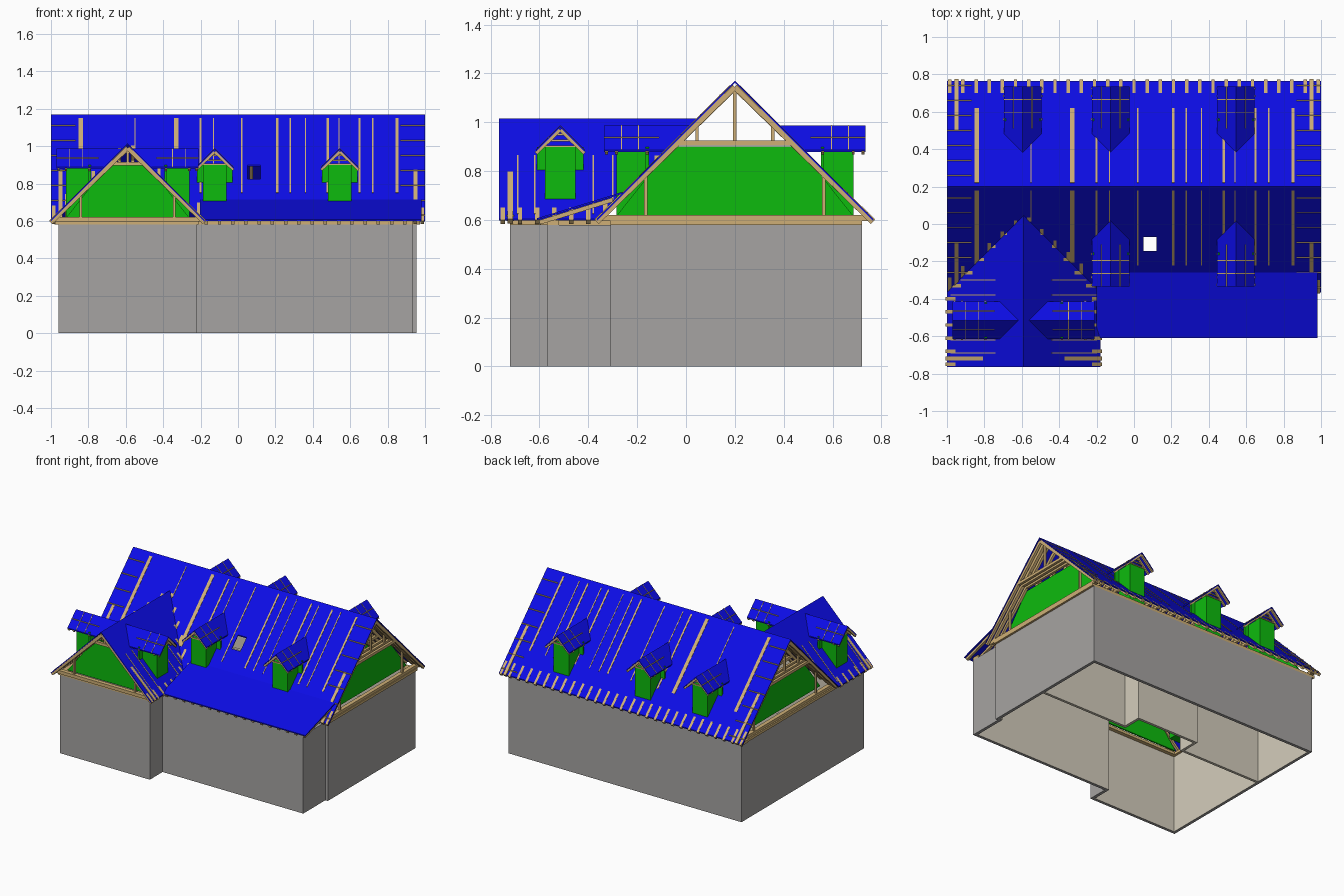
import bpy, bmesh
from mathutils import Vector, Matrix

cube = bpy.data.objects.get("Cube")
if cube:
    bpy.data.objects.remove(cube, do_unlink=True)


def material(name, rgb):
    m = bpy.data.materials.new(name)
    m.use_nodes = True
    m.diffuse_color = (*rgb, 1)
    m.node_tree.nodes["Principled BSDF"].inputs["Base Color"].default_value = (*rgb, 1)
    return m


GRAY = material("wall gray", (0.38, 0.37, 0.36))
BEIGE = material("interior beige", (0.66, 0.61, 0.50))
GREEN = material("gable green", (0.004, 0.50, 0.004))
BLUE = material("roof blue", (0.004, 0.004, 0.85))
TAN = material("timber tan", (0.62, 0.43, 0.18))


def finish(bm, name, *mats, matrix=None):
    bmesh.ops.recalc_face_normals(bm, faces=bm.faces)
    mesh = bpy.data.meshes.new(name)
    bm.to_mesh(mesh)
    bm.free()
    for m in mats:
        mesh.materials.append(m)
    ob = bpy.data.objects.new(name, mesh)
    if matrix:
        ob.matrix_world = matrix
    bpy.context.collection.objects.link(ob)
    return ob


def prism(bm, pts, shift):
    """Closed solid from a planar outline and a thickness vector."""
    shift = Vector(shift)
    a = [bm.verts.new(p) for p in pts]
    b = [bm.verts.new(Vector(p) + shift) for p in pts]
    bm.faces.new(a)
    bm.faces.new(b[::-1])
    for i in range(len(a)):
        j = (i + 1) % len(a)
        bm.faces.new((a[i], b[i], b[j], a[j]))


def box(bm, x0, x1, y0, y1, z0, z1):
    prism(bm, [(x0, y0, z0), (x1, y0, z0), (x1, y1, z0), (x0, y1, z0)], (0, 0, z1 - z0))


def beam(bm, p, q, w=0.018, h=0.022):
    """Square timber from p to q."""
    p, q = Vector(p), Vector(q)
    d = (q - p).normalized()
    side = d.cross(Vector((0, 1, 0) if abs(d.z) > 0.95 else (0, 0, 1))).normalized()
    n = side.cross(d)
    s, n = side * w / 2, n * h / 2
    prism(bm, [p + s + n, p - s + n, p - s - n, p + s - n], q - p)


def sheets(name, outlines):
    bm = bmesh.new()
    for pts in outlines:
        prism(bm, pts, (0, 0, -0.008))
    return finish(bm, name, BLUE)


# Hollow walls: outer skin gray, inner skin beige
outer = [(-.96, -.72), (-.22, -.72), (-.22, -.57), (.935, -.57),
         (.935, -.31), (.955, -.31), (.955, .72), (-.96, .72)]
T, WALL = 0.022, 0.58
inner = [(-.96 + T, -.72 + T), (-.22 - T, -.72 + T), (-.22 - T, -.57 + T), (.935 - T, -.57 + T),
         (.935 - T, -.31 + T), (.955 - T, -.31 + T), (.955 - T, .72 - T), (-.96 + T, .72 - T)]
bm = bmesh.new()
rings = [[bm.verts.new((x, y, z)) for x, y in loop] for loop in (outer, inner) for z in (0, WALL)]
ob_, ot, ib, it = rings
for a, b, mi in ((ob_, ot, 0), (ib, it, 1), (ob_, ib, 0), (ot, it, 0)):
    for i in range(len(a)):
        j = (i + 1) % len(a)
        bm.faces.new((a[i], a[j], b[j], b[i])).material_index = mi
finish(bm, "outer_walls", GRAY, BEIGE)

# Interior partitions with a bay around the stair
bm = bmesh.new()
for x0, x1, y0, y1 in ((.22, .933, .16, .18), (.21, .23, .16, .32), (-.28, .23, .30, .32),
                       (-.29, -.27, .16, .32), (-.938, -.28, .16, .18)):
    box(bm, x0, x1, y0, y1, 0, WALL - 0.002)
finish(bm, "partition_walls", BEIGE)

# Wall plates on top of the walls
bm = bmesh.new()
for x0, x1, y0, y1 in ((-.98, .97, .67, .72), (-.975, -.92, -.72, .72), (.92, .97, -.31, .72),
                       (-.94, -.24, -.72, -.67), (-.26, -.21, -.72, -.57), (-.22, .935, -.57, -.52)):
    box(bm, x0, x1, y0, y1, WALL, 0.6)
finish(bm, "wall_plates", TAN)

# Roof constants: two 45-degree gable roofs crossing in valleys
RY, RH, RA = 0.2, 1.17, 0.565       # main ridge y, height, half span
WX, WH, WA = -0.59, 1.015, 0.41     # wing ridge x, height, half span
VY = RY - (RH - WH)                 # valley apex y
EZ = RH - RA
FRONT = -0.765


def main_pt(along, off, z):
    return (along, RY + off, z)


def wing_pt(along, off, z):
    return (WX + off, along, z)


def main_run(x):
    """How far the front slope runs before it meets the wing."""
    return min(RA, RY - VY + abs(x - WX))


def slope(x, y):
    return (x, y, RH - abs(y - RY))


ye = RY - RA
hx0, hx1, hy0, hy1 = 0.05, 0.12, -0.145, -0.07
outlines = [[(-1, RY), (1, RY), (1, RY + RA), (-1, RY + RA)],
            [(-1, RY), (-1, ye), (WX, VY), (WX + WA, ye), (hx0, ye), (hx0, RY)],
            [(hx0, RY), (hx0, hy1), (hx1, hy1), (hx1, RY)],
            [(hx0, hy0), (hx0, ye), (hx1, ye), (hx1, hy0)],
            [(hx1, RY), (hx1, ye), (1, ye), (1, RY)]]
sheets("main_roof", [[slope(*p) for p in o] for o in outlines])
sheets("wing_roof", [[(WX, FRONT, WH), (WX + s * WA, FRONT, EZ), (WX + s * WA, ye, EZ), (WX, VY, WH)]
                     for s in (-1, 1)])
sheets("lean_to_roof", [[(-.2, -.61, .607), (.98, -.61, .607), (.98, -.26, .715), (-.2, -.26, .715)]])

# Rafters and collar ties
DROP = 0.026
bm = bmesh.new()
for i in range(29):
    x = -0.985 + i * 1.97 / 28
    for s in (-1, 1):
        if s < 0 and hx0 - .01 < x < hx1 + .01:
            continue
        run = RA if s > 0 else main_run(x)
        beam(bm, main_pt(x, 0, RH - DROP), main_pt(x, s * run, RH - run - DROP + .012))
    beam(bm, main_pt(x, -.24, .915), main_pt(x, .24, .915), .018, .02)
finish(bm, "main_rafters", TAN)

bm = bmesh.new()
for i in range(11):
    y = FRONT + .015 + i * .07
    run = min(WA, VY - y)
    for s in (-1, 1):
        beam(bm, wing_pt(y, 0, WH - DROP), wing_pt(y, s * run, WH - run - DROP + .012))
for i in range(17):
    x = -.17 + i * .0708
    beam(bm, (x, -.6, .59), (x, -.3, .683), .018, .018)
finish(bm, "wing_and_lean_to_rafters", TAN)


# Gable frames with tie beam, posts and collar, plus the green infill walls
def gable(name, pt, along, inward, half, top, post, collar):
    bm = bmesh.new()
    base = 0.608
    beam(bm, pt(along, -half + .01, base), pt(along, half - .01, base), .03, .024)
    cw = top - collar - .03
    beam(bm, pt(along, -cw, collar), pt(along, cw, collar), .02, .02)
    beam(bm, pt(along, 0, collar), pt(along, 0, top - .03), .014, .014)
    for s in (-1, 1):
        beam(bm, pt(along, 0, top - DROP), pt(along, s * half, top - half - DROP + .015), .022, .026)
        beam(bm, pt(along, s * post, base), pt(along, s * post, top - post - .03), .014, .014)
        if half > .5:
            beam(bm, pt(along, s * .155, collar), pt(along, s * .155, top - .185), .014, .014)
    finish(bm, name + "_frame", TAN)
    bm = bmesh.new()
    a, b = top - .62 - .06, top - .9 - .01
    wall = [pt(along + inward, o, z) for o, z in ((-a, .61), (a, .61), (b, .9), (-b, .9))]
    prism(bm, wall, Vector(pt(inward * .3, 0, 0)) - Vector(pt(0, 0, 0)))
    finish(bm, name + "_wall", GREEN)


gable("right_gable", main_pt, .95, -.05, RA, RH, .365, .915)
gable("left_gable", main_pt, -.95, .05, RA, RH, .365, .915)
gable("wing_gable", wing_pt, -.72, .04, WA, WH, .25, .905)

# Exposed batten strips lying on the main roof
bm = bmesh.new()
strips = {-.84: .024, -.55: .006, -.33: .026, -.2: .012, -.13: .006, .02: .008, .21: .012,
          .28: .008, .36: .005, .48: .012, .54: .007, .65: .012, .72: .007, .85: .014}
for x, w in strips.items():
    for s in (-1, 1):
        run = .42 if s > 0 else min(.42, main_run(x) - .01)
        beam(bm, main_pt(x, s * .02, RH - .02), main_pt(x, s * run, RH - run), w, .004)
for end in (-1, 1):
    for k in range(7):
        o = .06 + k * .08
        for s in (-1, 1):
            if s > 0 or o < main_run(end * .94):
                beam(bm, main_pt(end * .87, s * o, RH - o), main_pt(end, s * o, RH - o), .005, .006)
for s in (-1, 1):
    for y in (-.69, -.62, -.38, -.3):
        run = min(.39, VY - y - .01)
        beam(bm, wing_pt(y, s * .15, WH - .15), wing_pt(y, s * run, WH - run), .006, .004)
finish(bm, "roof_battens", TAN)


# Dormers: local -y points down the parent slope, origin on the parent ridge
def dormer(name, cx, cy, turn, parent):
    m = Matrix.Translation((cx, cy, 0)) @ Matrix.Rotation(turn, 4, 'Z')
    k = parent - RH
    front, back, lip = -(.485 + k), -(.36 + k), -(.535 + k)
    ridge, eave, half = .987, .887, .1
    bm = bmesh.new()
    box(bm, -.063, .063, front, back, parent + front - .07, .898)
    box(bm, -.095, .095, back - .005, back + .008, parent + back - .02, .898)
    finish(bm, name + "_walls", GREEN, matrix=m)
    ob = sheets(name + "_roof", [[(0, lip, ridge), (s * half, lip, eave),
                                  (s * half, eave - parent, eave), (0, ridge - parent, ridge)]
                                 for s in (-1, 1)])
    ob.matrix_world = m
    bm = bmesh.new()
    for s in (-1, 1):
        for y in (lip + .01, front, back):
            beam(bm, (0, y, ridge - .018), (s * half, y, eave - .014), .012, .014)
        for y in (lip + .07, lip + .14):
            beam(bm, (0, y, ridge), (s * half, y, eave), .004, .004)
        beam(bm, (s * .05, lip, ridge - .05), (s * .05, back + .05, ridge - .05), .004, .004)
    for z, w in ((.902, .07), (.925, .05), (.95, .025)):
        beam(bm, (-w, front, z), (w, front, z), .01, .008)
    finish(bm, name + "_timbers", TAN, matrix=m)


PI = 3.14159265
for side, turn, xs in (("front", 0, (-.125, .545)), ("back", PI, (-.595, -.125, .545))):
    for n, x in enumerate(xs, 1):
        dormer(f"{side}_dormer_{n}", x, RY, turn, RH)
dormer("wing_left_dormer", WX, -.515, PI / 2, WH)
dormer("wing_right_dormer", WX, -.515, -PI / 2, WH)
